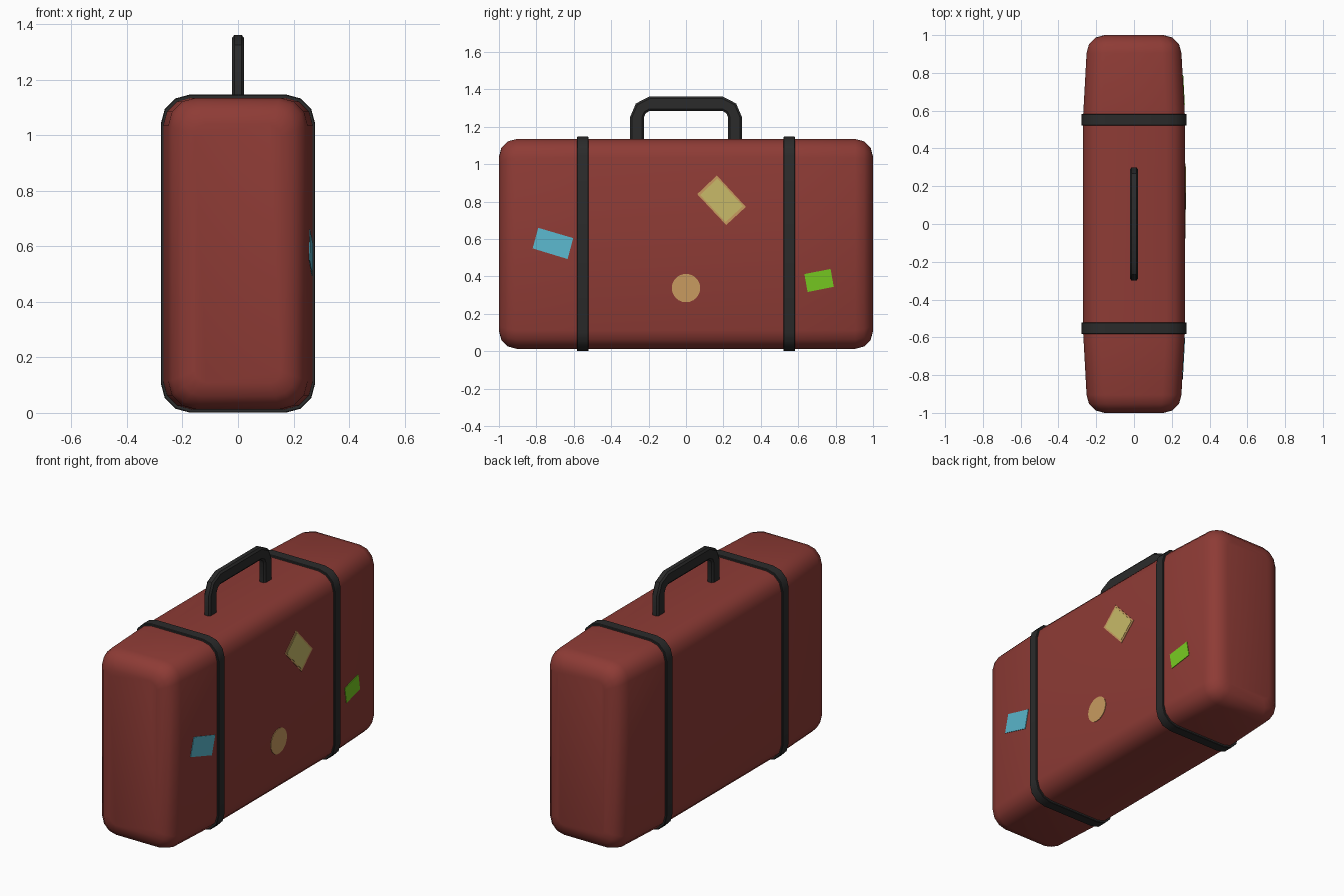
import bpy, bmesh, math

if "Cube" in bpy.data.objects:
    bpy.data.objects.remove(bpy.data.objects["Cube"])


def material(name, rgb):
    m = bpy.data.materials.new(name)
    m.diffuse_color = (*rgb, 1)
    m.use_nodes = True
    m.node_tree.nodes["Principled BSDF"].inputs["Base Color"].default_value = m.diffuse_color
    return m


RED = material("oxblood leather", (0.27, 0.044, 0.036))
BLACK = material("black leather", (0.024, 0.024, 0.024))
BLUE = material("sky blue", (0.105, 0.48, 0.62))
GREEN = material("lime green", (0.18, 0.58, 0.015))
YELLOW = material("pale yellow", (0.58, 0.49, 0.14))
TAN = material("tan", (0.58, 0.33, 0.115))


def finish(bm, name, mat, angle):
    bmesh.ops.recalc_face_normals(bm, faces=bm.faces)
    me = bpy.data.meshes.new(name)
    bm.to_mesh(me)
    bm.free()
    me.materials.append(mat)
    me.shade_smooth()
    me.set_sharp_from_angle(angle=math.radians(angle))
    ob = bpy.data.objects.new(name, me)
    bpy.context.collection.objects.link(ob)
    return ob


def loft(name, rings, mat, angle, closed=False):
    """Skin a row of equal-length rings; cap the ends unless closed."""
    bm = bmesh.new()
    vs = [[bm.verts.new(p) for p in r] for r in rings]
    n = len(rings[0])
    for i in range(len(vs) if closed else len(vs) - 1):
        a, b = vs[i], vs[(i + 1) % len(vs)]
        for k in range(n):
            bm.faces.new((a[k], a[(k + 1) % n], b[(k + 1) % n], b[k]))
    if not closed:
        bm.faces.new(vs[0])
        bm.faces.new(vs[-1])
    return finish(bm, name, mat, angle)


def rounded_rect(y, hx, hz, r, zc=0.574, seg=3):
    pts = []
    for q, (sx, sz) in enumerate([(1, 1), (-1, 1), (-1, -1), (1, -1)]):
        for k in range(seg + 1):
            a = math.pi / 2 * (q + k / seg)
            pts.append((sx * (hx - r) + r * math.cos(a), y,
                        zc + sz * (hz - r) + r * math.sin(a)))
    return pts


def half_width(y):
    """Case is parallel in the middle and narrows towards both ends."""
    return 0.27 - max(0, abs(y) - 0.56) * 0.055


# Case: rounded box with narrowing ends
HZ, R = 0.561, 0.095
half = [(0.56, 0), (0.905, 0)]
half += [(0.905 + R * math.sin(a), R * (1 - math.cos(a)))
         for a in (math.radians(d) for d in (30, 60, 90))]
stations = [(-y, d) for y, d in reversed(half)] + half
loft("case", [rounded_rect(y, half_width(min(abs(y), 0.905)) - d, HZ - d, max(0.1 - d * 0.6, 0.02))
              for y, d in stations], RED, 50)

# Straps around the case
for side, label in ((-1, "front"), (1, "back")):
    loft(label + "_strap",
         [rounded_rect(side * 0.552 + dy, 0.278 - d, 0.573 - d, 0.105 - d)
          for dy, d in ((-0.031, 0.015), (-0.031, 0.003), (-0.028, 0),
                        (0.028, 0), (0.031, 0.003), (0.031, 0.015))],
         BLACK, 35, closed=True)

# Handle: octagonal section swept between outer and inner outlines
outer = [(0.3, 1.12), (0.3, 1.25), (0.268, 1.325), (0.195, 1.362)]
inner = [(0.225, 1.12), (0.225, 1.25), (0.216, 1.272), (0.195, 1.285)]
section = [(0.022, 0.15), (0.022, 0.85), (0.013, 1), (-0.013, 1),
           (-0.022, 0.85), (-0.022, 0.15), (-0.013, 0), (0.013, 0)]
side_rings = [[(x, i[0] + (o[0] - i[0]) * f, i[1] + (o[1] - i[1]) * f)
               for x, f in section] for o, i in zip(outer, inner)]
mirrored = [[(x, -y, z) for x, y, z in r] for r in reversed(side_rings)]
loft("handle", side_rings + mirrored, BLACK, 30)


# Stickers: thin plates following the right-hand side
def sticker(name, outline, mat, lift=0.003):
    loft(name, [[(half_width(y) + h, y, z) for y, z in outline]
                for h in (-0.003, lift)], mat, 30)


def shrink(outline, f):
    cy = sum(p[0] for p in outline) / len(outline)
    cz = sum(p[1] for p in outline) / len(outline)
    return [(cy + (y - cy) * f, cz + (z - cz) * f) for y, z in outline]


sticker("blue_sticker", [(-0.79, 0.66), (-0.603, 0.605), (-0.633, 0.493), (-0.82, 0.55)], BLUE)
sticker("green_sticker", [(0.633, 0.413), (0.773, 0.44), (0.79, 0.345), (0.65, 0.317)], GREEN)
diamond = [(0.165, 0.94), (0.32, 0.772), (0.215, 0.675), (0.06, 0.84)]
sticker("diamond_sticker_border", diamond, TAN)
sticker("diamond_sticker", shrink(diamond, 0.88), YELLOW, 0.0045)
sticker("round_sticker", [(0.076 * math.cos(k * math.pi / 12), 0.338 + 0.076 * math.sin(k * math.pi / 12))
                          for k in range(24)], TAN)
